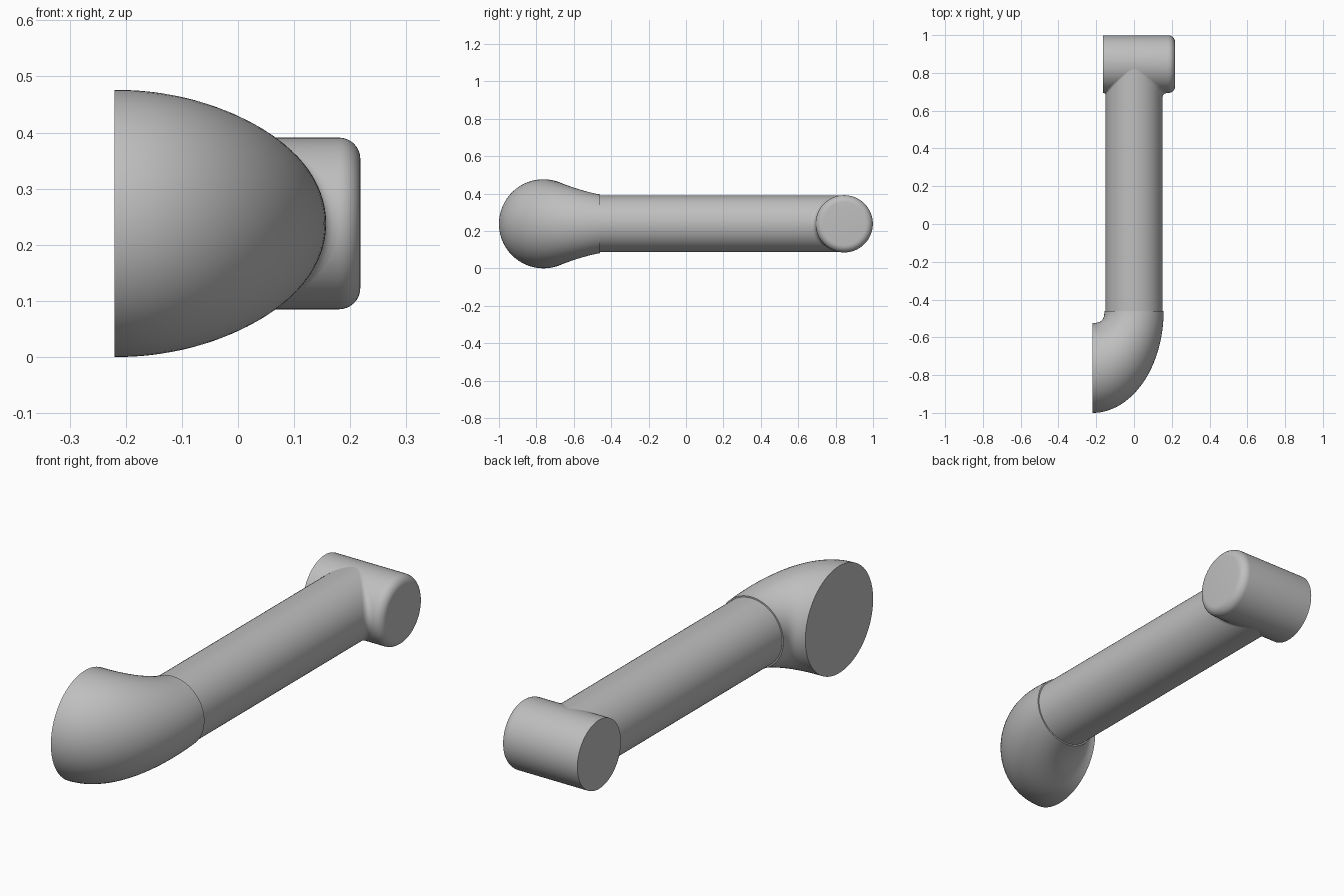
import bpy, bmesh
from math import sin, cos, pi, radians
from mathutils import Vector

cube = bpy.data.objects.get("Cube")
if cube:
    bpy.data.objects.remove(cube)

SIDES = 72
MID_Z = 0.238      # height of the centre line
TUBE_R = 0.151
HEAD_R = 0.153
HEAD_Y = 0.846

grey = bpy.data.materials.new("light grey")
grey.use_nodes = True
colour = (0.52, 0.52, 0.52, 1)
grey.diffuse_color = colour
grey.node_tree.nodes["Principled BSDF"].inputs["Base Color"].default_value = colour


def loft(name, rings, ring_shaped=False):
    """Skin a list of rings; cap the ends, or join last to first."""
    bm = bmesh.new()
    rows = [[bm.verts.new(p) for p in ring] for ring in rings]
    pairs = list(zip(rows, rows[1:]))
    if ring_shaped:
        pairs.append((rows[-1], rows[0]))
    else:
        bm.faces.new(rows[0])
        bm.faces.new(rows[-1])
    for a, b in pairs:
        for i in range(SIDES):
            j = (i + 1) % SIDES
            bm.faces.new((a[i], a[j], b[j], b[i]))
    bmesh.ops.recalc_face_normals(bm, faces=bm.faces)
    mesh = bpy.data.meshes.new(name)
    bm.to_mesh(mesh)
    bm.free()
    mesh.materials.append(grey)
    obj = bpy.data.objects.new(name, mesh)
    bpy.context.collection.objects.link(obj)
    bpy.ops.object.select_all(action="DESELECT")
    obj.select_set(True)
    bpy.context.view_layer.objects.active = obj
    bpy.ops.object.shade_smooth_by_angle(angle=radians(30))
    return obj


def ring(outer, inner, half_height):
    """Ellipse standing on the line between two points of the plan."""
    mid = (Vector(outer) + Vector(inner)) / 2
    arm = (Vector(outer) - Vector(inner)) / 2
    points = []
    for i in range(SIDES):
        a = 2 * pi * i / SIDES
        p = mid + arm * cos(a)
        points.append((p.x, p.y, MID_Z + half_height * sin(a)))
    return points


# Elbow: wide round mouth facing right, narrowing into the tube
sections = []
STEPS = 32
for k in range(STEPS + 1):
    t = pi / 2 * k / STEPS
    s, c = sin(t), max(cos(t), 0)
    outer = (-0.22 + 0.377 * s, -0.46 - 0.54 * c)
    inner = (-0.22 + 0.063 * s ** 0.7, -0.46 - 0.064 * c ** 0.7)
    sections.append(ring(outer, inner, 0.157 + 0.081 * c ** 1.1))
loft("elbow", sections)

# Straight tube
loft("tube", [ring((TUBE_R, y), (-TUBE_R, y), TUBE_R) for y in (-0.5, HEAD_Y)])

# Cross head: short cylinder along x with a rounded left end
LEFT, RIGHT, ROUND = 0.218, -0.165, 0.038
profile = [(RIGHT, HEAD_R)]
for k in range(9):
    a = pi / 2 * k / 8
    profile.append((LEFT - ROUND + ROUND * sin(a), HEAD_R - ROUND + ROUND * cos(a)))
loft("cross_head", [ring((x, HEAD_Y + r), (x, HEAD_Y - r), r) for x, r in profile])

# Blend where the tube runs into the cross head
blend = [[] for _ in range(8)]
for i in range(SIDES):
    a = 2 * pi * (i + 0.5) / SIDES
    reach = abs(cos(a)) * (0.028 if cos(a) > 0 else 0.012)
    side = 1 if cos(a) > 0 else -1
    z = MID_Z + TUBE_R * sin(a)
    y = HEAD_Y - (HEAD_R ** 2 - (TUBE_R * sin(a)) ** 2) ** 0.5
    corner = Vector((TUBE_R * cos(a), y, z))
    start = corner - Vector((0, reach, 0))
    end = corner + Vector((side * reach, 0, 0))
    for k in range(7):
        u = k / 6
        blend[k].append(start * (1 - u) ** 2 + corner * 2 * u * (1 - u) + end * u * u)
    blend[7].append(corner + Vector((-side * 0.01, 0.01, 0)))
loft("head_blend", blend, ring_shaped=True)
